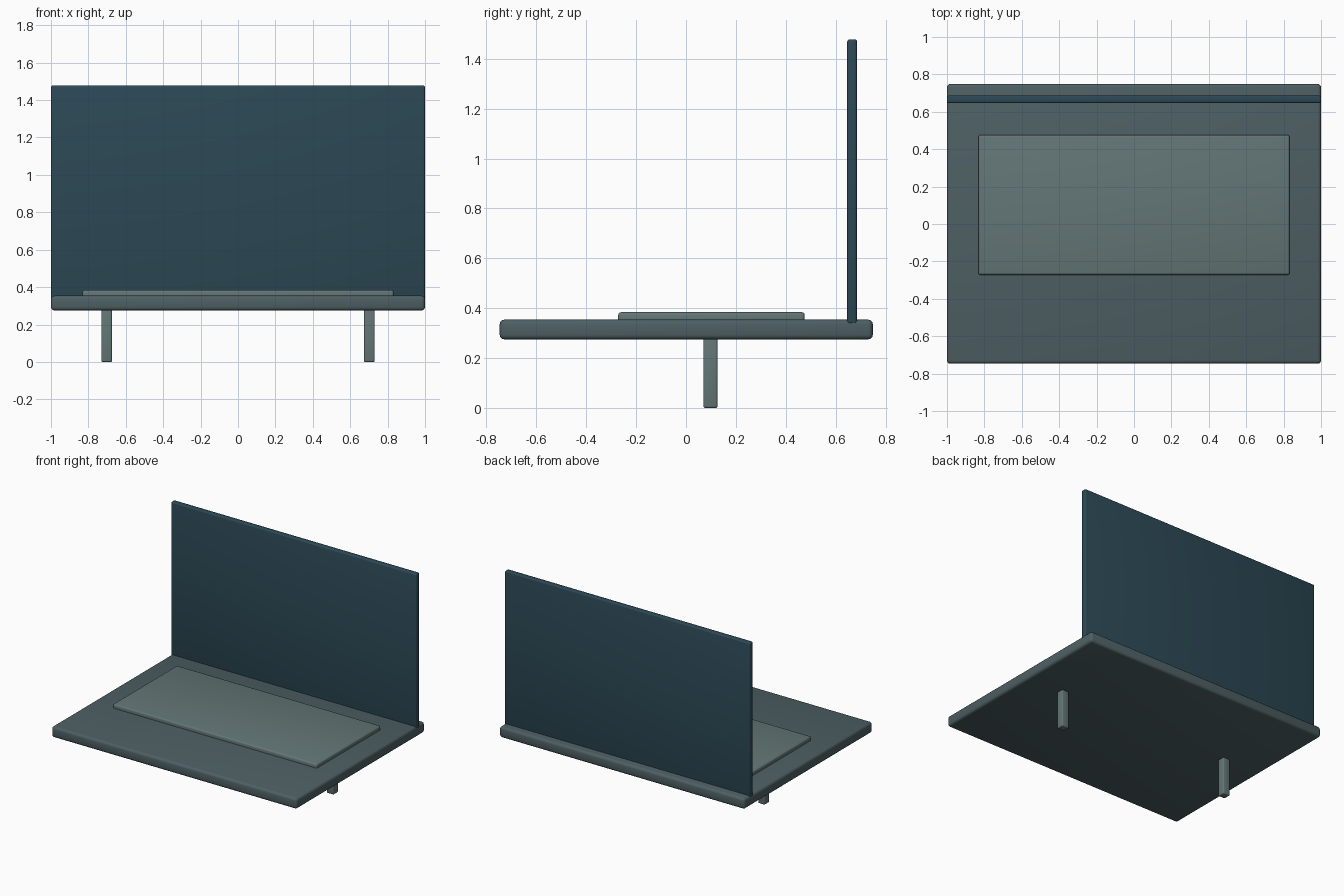
import bpy

if "Cube" in bpy.data.objects:
    bpy.data.objects.remove(bpy.data.objects["Cube"])


def rounded_box(name, lo, hi, bevel, color, segments=3):
    """Box between two corners with softly rounded edges."""
    bpy.ops.mesh.primitive_cube_add(size=1, location=[(a + b) / 2 for a, b in zip(lo, hi)])
    ob = bpy.context.object
    ob.name = name
    ob.scale = [b - a for a, b in zip(lo, hi)]
    bpy.ops.object.transform_apply(location=False, rotation=False, scale=True)
    mod = ob.modifiers.new("soft_edges", 'BEVEL')
    mod.width = bevel
    mod.segments = segments
    bpy.ops.object.modifier_apply(modifier=mod.name)
    bpy.ops.object.shade_smooth_by_angle()
    ob.data.materials.append(color)
    return ob


def paint(name, rgb):
    mat = bpy.data.materials.new(name)
    mat.diffuse_color = (*rgb, 1)
    mat.use_nodes = True
    mat.node_tree.nodes["Principled BSDF"].inputs["Base Color"].default_value = mat.diffuse_color
    return mat


base_grey = paint("base_grey", (0.075, 0.115, 0.125))
pale_grey = paint("pale_grey", (0.125, 0.18, 0.18))
screen_blue = paint("screen_blue", (0.025, 0.065, 0.09))

# Base slab
rounded_box("base_slab", (-1, -0.747, 0.275), (1, 0.749, 0.354), 0.018, base_grey)

# Raised pad on the slab
rounded_box("raised_pad", (-0.832, -0.272, 0.335), (0.832, 0.476, 0.384), 0.012, pale_grey)

# Upright screen panel, sunk slightly into the slab
rounded_box("screen_panel", (-1, 0.646, 0.334), (1, 0.686, 1.478), 0.01, screen_blue)

# Pair of support legs
for side, x in (("left", -0.702), ("right", 0.702)):
    rounded_box(side + "_leg", (x - 0.028, 0.07, 0), (x + 0.028, 0.126, 0.285), 0.007, pale_grey)
